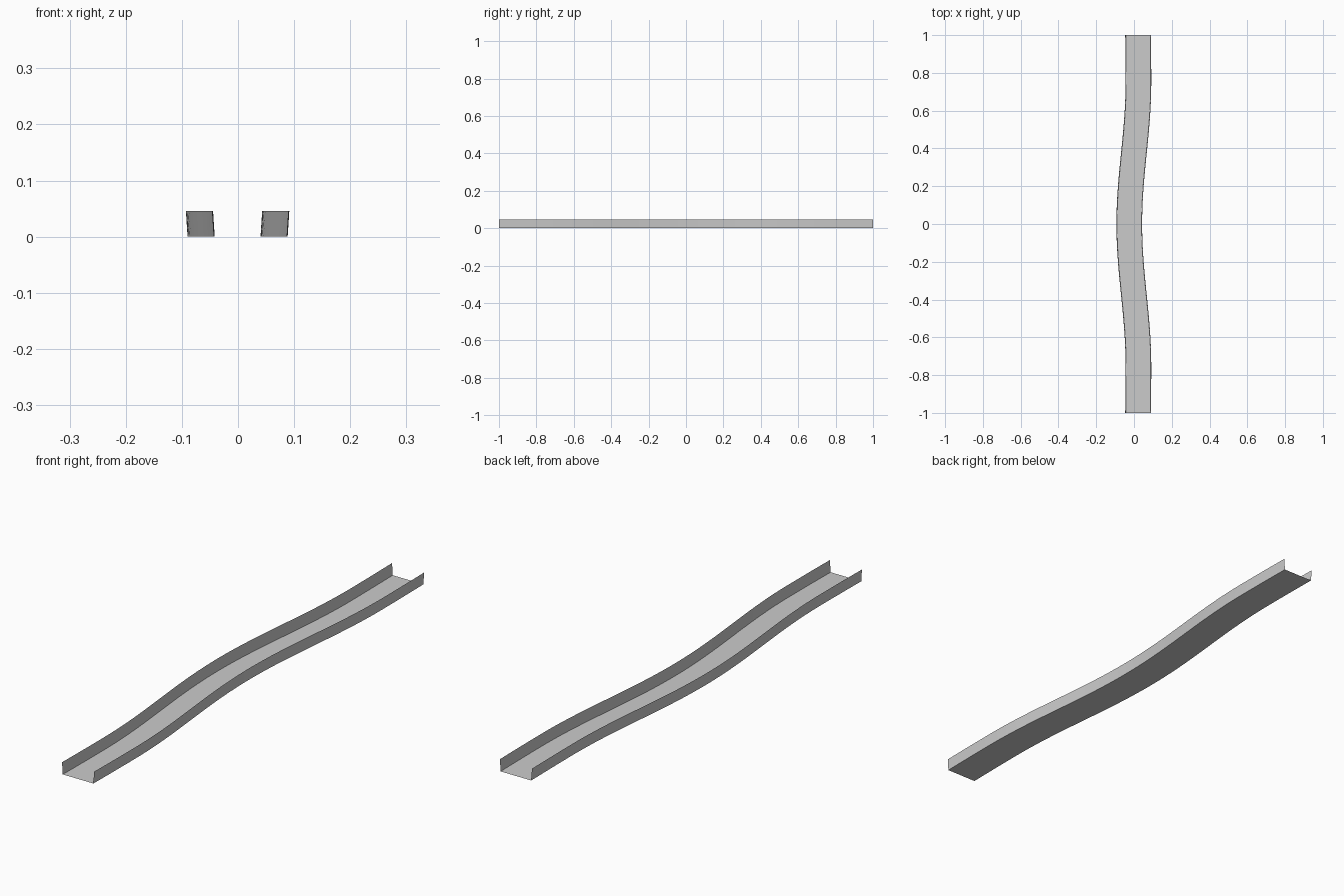
import bpy, bmesh, math

if "Cube" in bpy.data.objects:
    bpy.data.objects.remove(bpy.data.objects["Cube"])

# Open U-shaped profile (x offset, z): thin sheet with slightly flared walls
PROFILE = [(-0.068, 0.046), (-0.065, 0.0), (0.065, 0.0), (0.068, 0.046)]
SEGMENTS = 48


def centre_x(y):
    """Sideways bend of the channel, symmetric about y = 0."""
    a = abs(y)
    if a < 0.75:
        return -0.0007 - 0.0242 * math.cos(math.pi * a / 0.75)
    return 0.0235 - 0.002 * ((a - 0.75) / 0.25) ** 2


# Sweep the profile along the bend
bm = bmesh.new()
rows = []
for i in range(SEGMENTS + 1):
    y = -1 + 2 * i / SEGMENTS
    rows.append([bm.verts.new((centre_x(y) + x, y, z)) for x, z in PROFILE])
for r0, r1 in zip(rows, rows[1:]):
    for j in range(len(PROFILE) - 1):
        bm.faces.new((r0[j], r0[j + 1], r1[j + 1], r1[j]))

mesh = bpy.data.meshes.new("slide_channel")
bm.to_mesh(mesh)
bm.free()
channel = bpy.data.objects.new("slide_channel", mesh)
bpy.context.collection.objects.link(channel)

# Smooth along the bend, sharp at the floor corners
bpy.context.view_layer.objects.active = channel
channel.select_set(True)
bpy.ops.object.shade_smooth_by_angle(angle=math.radians(30))
